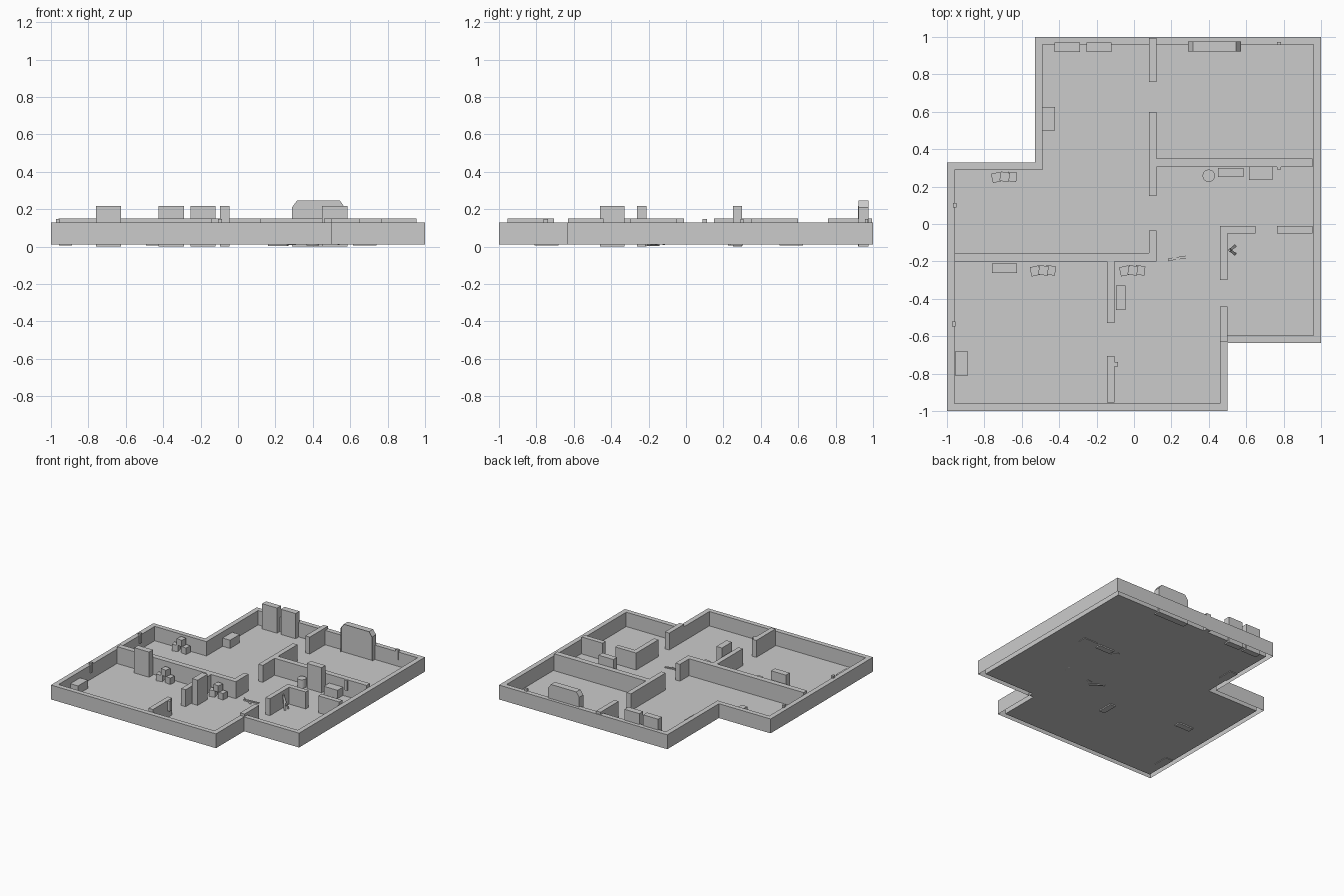
import bpy, bmesh, math
from mathutils import Vector, Matrix

if "Cube" in bpy.data.objects:
    bpy.data.objects.remove(bpy.data.objects["Cube"])

FLOOR, OUT_TOP, IN_TOP = 0.01, 0.128, 0.149


def finish(bm, name):
    me = bpy.data.meshes.new(name)
    bm.to_mesh(me)
    bm.free()
    ob = bpy.data.objects.new(name, me)
    bpy.context.collection.objects.link(ob)
    return ob


def box(name, x0, x1, y0, y1, z0, z1, rot=0):
    bm = bmesh.new()
    bmesh.ops.create_cube(bm, size=1)
    bm.transform(Matrix.Diagonal((x1 - x0, y1 - y0, z1 - z0, 1)))
    ob = finish(bm, name)
    ob.location = ((x0 + x1) / 2, (y0 + y1) / 2, (z0 + z1) / 2)
    ob.rotation_euler.z = math.radians(rot)
    return ob


def plank(name, a, b, w=0.014, t=0.01):
    a, b = Vector(a), Vector(b)
    d = b - a
    bm = bmesh.new()
    bmesh.ops.create_cube(bm, size=1)
    bm.transform(Matrix.Diagonal((w, t, d.length, 1)))
    ob = finish(bm, name)
    ob.matrix_world = Matrix.Translation((a + b) / 2) @ d.to_track_quat('Z', 'Y').to_matrix().to_4x4()
    return ob


def prism(name, pts, y0, y1):
    # profile in x/z extruded along y; returns bmesh with its front face
    bm = bmesh.new()
    front = bm.faces.new([bm.verts.new((x, y0, z)) for x, z in pts])
    back = [bm.verts.new((x, y1, z)) for x, z in pts]
    fv = list(front.verts)
    n = len(pts)
    for i in range(n):
        j = (i + 1) % n
        bm.faces.new((fv[j], fv[i], back[i], back[j]))
    bm.faces.new(back[::-1])
    return bm, front


# outer shell: floor plate with a wall ring, open underneath the ring
outer = [(-1, -1), (.5, -1), (.5, -.635), (1, -.635), (1, 1), (-.53, 1), (-.53, .33), (-1, .33)]
T = 0.04
inner = [(-1 + T, -1 + T), (.5 - T, -1 + T), (.5 - T, -.635 + T), (1 - T, -.635 + T),
         (1 - T, 1 - T), (-.53 + T, 1 - T), (-.53 + T, .33 - T), (-1 + T, .33 - T)]
bm = bmesh.new()
rings = [[bm.verts.new((x, y, z)) for x, y in p] for p, z in
         ((outer, FLOOR), (outer, OUT_TOP), (inner, OUT_TOP), (inner, FLOOR))]
for r0, r1 in zip(rings, rings[1:]):
    for i in range(8):
        j = (i + 1) % 8
        bm.faces.new((r0[i], r0[j], r1[j], r1[i]))
bm.faces.new(rings[3])
finish(bm, "outer_wall_and_floor")

# interior walls
for i, (x0, x1, y0, y1) in enumerate([
        (.08, .12, .76, .995), (.08, .12, .15, .60), (.12, .955, .305, .35),
        (.08, .12, -.155, -.035), (-.96, .12, -.20, -.155),
        (-.145, -.105, -.53, -.20), (-.145, -.105, -.955, -.705),
        (.46, .50, -.30, -.01), (.50, .65, -.05, -.01), (.765, .955, -.05, -.01),
        (.46, .50, -.63, -.44)]):
    box(f"inner_wall_{i}", x0, x1, y0, y1, FLOOR, IN_TOP)

# tall cabinets
for i, (x0, x1, y0, y1) in enumerate([
        (-.425, -.29, .92, .97), (-.255, -.12, .92, .97), (-.76, -.625, -.262, -.212),
        (.45, .585, .25, .30), (-.095, -.045, -.46, -.33)]):
    box(f"cabinet_{i}", x0, x1, y0, y1, 0, .217)

# low chests
for i, (x0, x1, y0, y1) in enumerate([
        (-.492, -.422, .50, .625), (-.957, -.887, -.81, -.683), (.615, .74, .235, .305)]):
    box(f"chest_{i}", x0, x1, y0, y1, 0.005, .078)

# wall switches
for i, (x, y, sx, sy) in enumerate([
        (.775, .965, .022, .018), (.775, .301, .022, .018), (-.959, .10, .018, .026),
        (-.963, -.535, .018, .026), (-.097, -.75, .022, .026)]):
    box(f"wall_switch_{i}", x - sx / 2, x + sx / 2, y - sy / 2, y + sy / 2, .065, .147)

# crate stacks: two below, one on top
S = 0.05
for i, (cx, cy) in enumerate([(-.695, .252), (-.488, -.248), (-.01, -.248)]):
    for dx, dy, z, rot in ((-.04, -.003, FLOOR, 12), (.043, 0, FLOOR, -7), (.004, 0, FLOOR + .053, -10)):
        x, y = cx + dx, cy + dy
        box(f"crate_{i}", x - S / 2, x + S / 2, y - S / 2, y + S / 2, z, z + .053, rot)

# barrel
bm = bmesh.new()
bmesh.ops.create_cone(bm, cap_ends=True, segments=32, radius1=.033, radius2=.033, depth=.075)
barrel = finish(bm, "barrel")
barrel.location = (.40, .258, .0425)
bpy.context.view_layer.objects.active = barrel
barrel.select_set(True)
bpy.ops.object.shade_smooth_by_angle()

# framed board with clipped top corners and recessed panel
bm, front = prism("board", [(.288, 0), (.572, 0), (.572, .208), (.545, .245), (.315, .245), (.288, .208)], .922, .975)
bmesh.ops.inset_region(bm, faces=[front], thickness=.018)
bmesh.ops.translate(bm, verts=list(front.verts), vec=(0, .012, 0))
bmesh.ops.recalc_face_normals(bm, faces=bm.faces)
finish(bm, "framed_board")

# loose planks on the floor
plank("floor_plank_a", (.165, -.148, .009), (.24, -.19, .009))
plank("floor_plank_b", (.185, -.19, .016), (.31, -.172, .012))
plank("floor_plank_c", (.215, -.18, .009), (.265, -.212, .009))

# planks leaning on the wall
plank("leaning_plank_a", (.54, -.118, .01), (.51, -.142, .125))
plank("leaning_plank_b", (.54, -.16, .01), (.51, -.138, .12))
